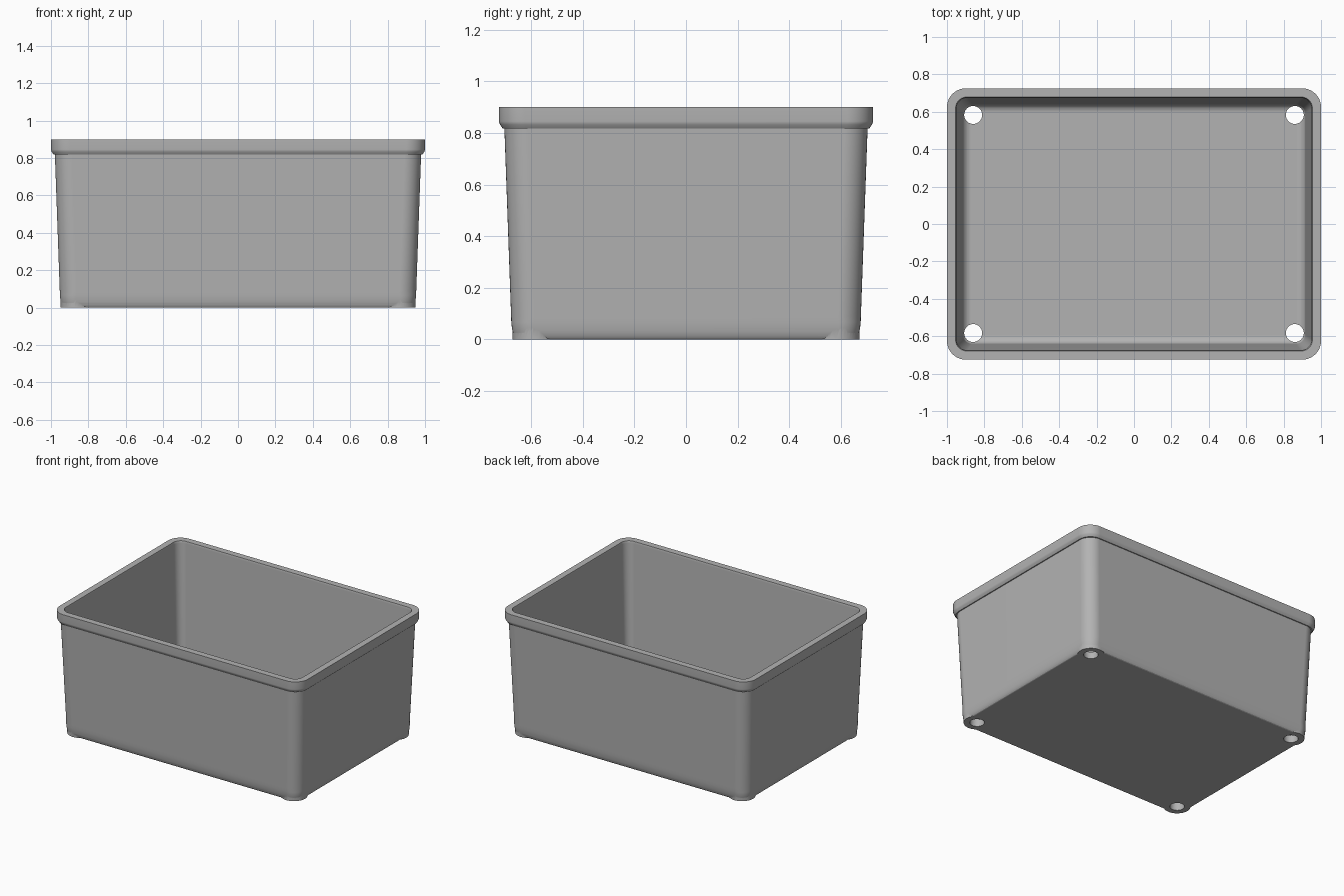
import bpy
import bmesh
import math

cube = bpy.data.objects.get("Cube")
if cube:
    bpy.data.objects.remove(cube, do_unlink=True)

HALF_X, HALF_Y, HEIGHT = 1.0, 0.725, 0.9
HOLE_X, HOLE_Y = 0.86, 0.583
STEPS = 10

grey = bpy.data.materials.new("grey_plastic")
grey.use_nodes = True
colour = (0.45, 0.45, 0.45, 1)
grey.diffuse_color = colour
grey.node_tree.nodes["Principled BSDF"].inputs["Base Color"].default_value = colour


def rounded_ring(bm, inset, z, radius):
    """Ring of vertices around a rounded rectangle."""
    cx, cy = HALF_X - inset - radius, HALF_Y - inset - radius
    ring = []
    for corner, (sx, sy) in enumerate([(1, 1), (-1, 1), (-1, -1), (1, -1)]):
        for i in range(STEPS + 1):
            a = (corner + i / STEPS) * math.pi / 2
            ring.append(bm.verts.new((sx * cx + radius * math.cos(a),
                                      sy * cy + radius * math.sin(a), z)))
    return ring


def make_object(name, bm):
    bmesh.ops.recalc_face_normals(bm, faces=bm.faces)
    mesh = bpy.data.meshes.new(name)
    bm.to_mesh(mesh)
    bm.free()
    mesh.materials.append(grey)
    obj = bpy.data.objects.new(name, mesh)
    bpy.context.collection.objects.link(obj)
    return obj


def combine(target, x, y, radius, bottom, top, operation):
    """Join or cut a vertical cylinder, then discard it."""
    bpy.ops.mesh.primitive_cylinder_add(vertices=40, radius=radius, depth=top - bottom,
                                        location=(x, y, (bottom + top) / 2))
    tool = bpy.context.object
    tool.hide_render = True
    tool.data.materials.append(grey)
    bpy.context.view_layer.objects.active = target
    mod = target.modifiers.new("corner", "BOOLEAN")
    mod.operation = operation
    mod.solver = "EXACT"
    mod.object = tool
    bpy.ops.object.modifier_apply(modifier=mod.name)
    bpy.data.objects.remove(tool, do_unlink=True)


# Wall section as (inset, height, corner radius), from the underside over the rim to the floor
profile = [(0.07, 0.0, 0.07)]
for k in range(1, 7):
    t = k / 6
    profile.append((0.07 - 0.023 * math.sin(t * math.pi / 2),
                    0.09 * (1 - math.cos(t * math.pi / 2)), 0.07 + 0.02 * t))
profile += [
    (0.021, 0.818, 0.09),   # under the rim
    (0.014, 0.818, 0.09),
    (0.004, 0.832, 0.1),
    (0.0, 0.845, 0.1),
    (0.0, HEIGHT, 0.1),     # rim top
    (0.046, HEIGHT, 0.06),
    (0.05, 0.885, 0.06),
]
for k in range(7):          # rounded inner floor edge
    a = k / 6 * math.pi / 2
    profile.append((0.09 + 0.04 * (1 - math.cos(a)) - 0.001 * (6 - k),
                    0.09 - 0.04 * math.sin(a), 0.05 - 0.02 * k / 6))

bm = bmesh.new()
rings = [rounded_ring(bm, *p) for p in profile]
for lower, upper in zip(rings, rings[1:]):
    for i in range(len(lower)):
        j = (i + 1) % len(lower)
        bm.faces.new((lower[i], lower[j], upper[j], upper[i]))
bm.faces.new(rings[0])
bm.faces.new(rings[-1])
box = make_object("storage_box", bm)

# Corner feet, then the drain holes through them
corners = [(sx * HOLE_X, sy * HOLE_Y) for sx in (1, -1) for sy in (1, -1)]
for x, y in corners:
    combine(box, x, y, 0.089, 0.0, 0.045, "UNION")
for x, y in corners:
    combine(box, x, y, 0.048, -0.1, 0.2, "DIFFERENCE")

# Smooth corners with crisp edges
bpy.ops.object.select_all(action="DESELECT")
box.select_set(True)
bpy.context.view_layer.objects.active = box
bpy.ops.object.shade_smooth_by_angle(angle=math.radians(30))
weighted = box.modifiers.new("even_shading", "WEIGHTED_NORMAL")
weighted.keep_sharp = True
